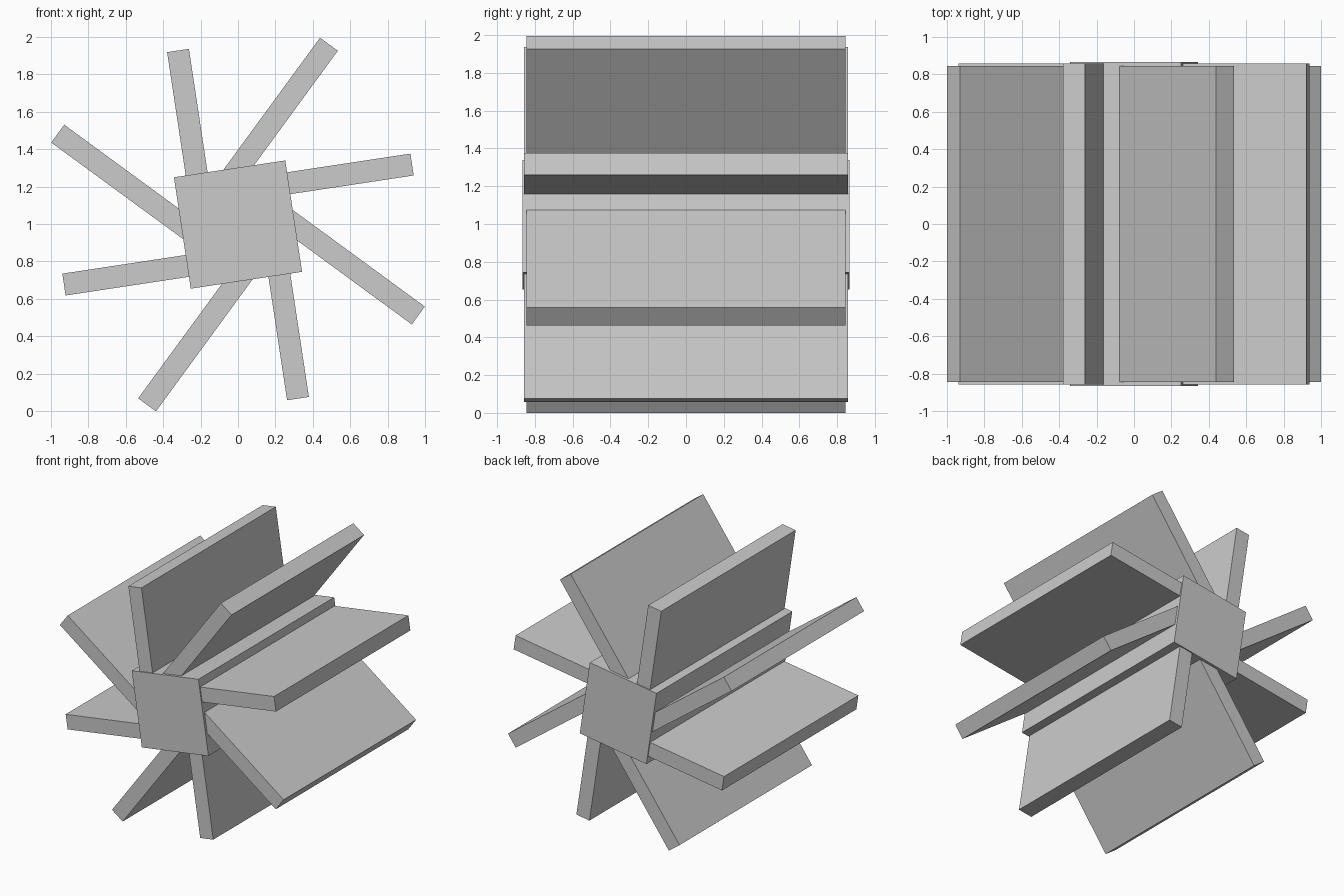
import bpy
from math import cos, sin, radians

if "Cube" in bpy.data.objects:
    bpy.data.objects.remove(bpy.data.objects["Cube"])

CENTER_Z = 0.997


def bar(name, angle, start, end, offset, thick, half_len):
    """Box lying along y; its section runs start..end along angle, shifted sideways by offset."""
    a = radians(angle)
    mid = (start + end) / 2
    x = mid * cos(a) + offset * sin(a)
    z = mid * sin(a) - offset * cos(a)
    bpy.ops.mesh.primitive_cube_add(size=1, location=(x, 0, CENTER_Z + z), rotation=(0, -a, 0))
    ob = bpy.context.object
    ob.name = name
    ob.scale = (end - start, 2 * half_len, thick)
    bpy.ops.object.transform_apply(location=False, rotation=False, scale=True)
    return ob


# Square hub, slightly turned
bar("hub", 8.6, -0.301, 0.301, 0, 0.602, 0.866)

# Two sets of four paddles, each set off-centre from the axle
for i in range(4):
    bar(f"straight_paddle_{i + 1}", 98.6 + 90 * i, 0.25, 0.968, -0.178, 0.118, 0.857)
    bar(f"diagonal_paddle_{i + 1}", 53.8 + 90 * i, 0.12, 1.065, -0.177, 0.118, 0.845)
